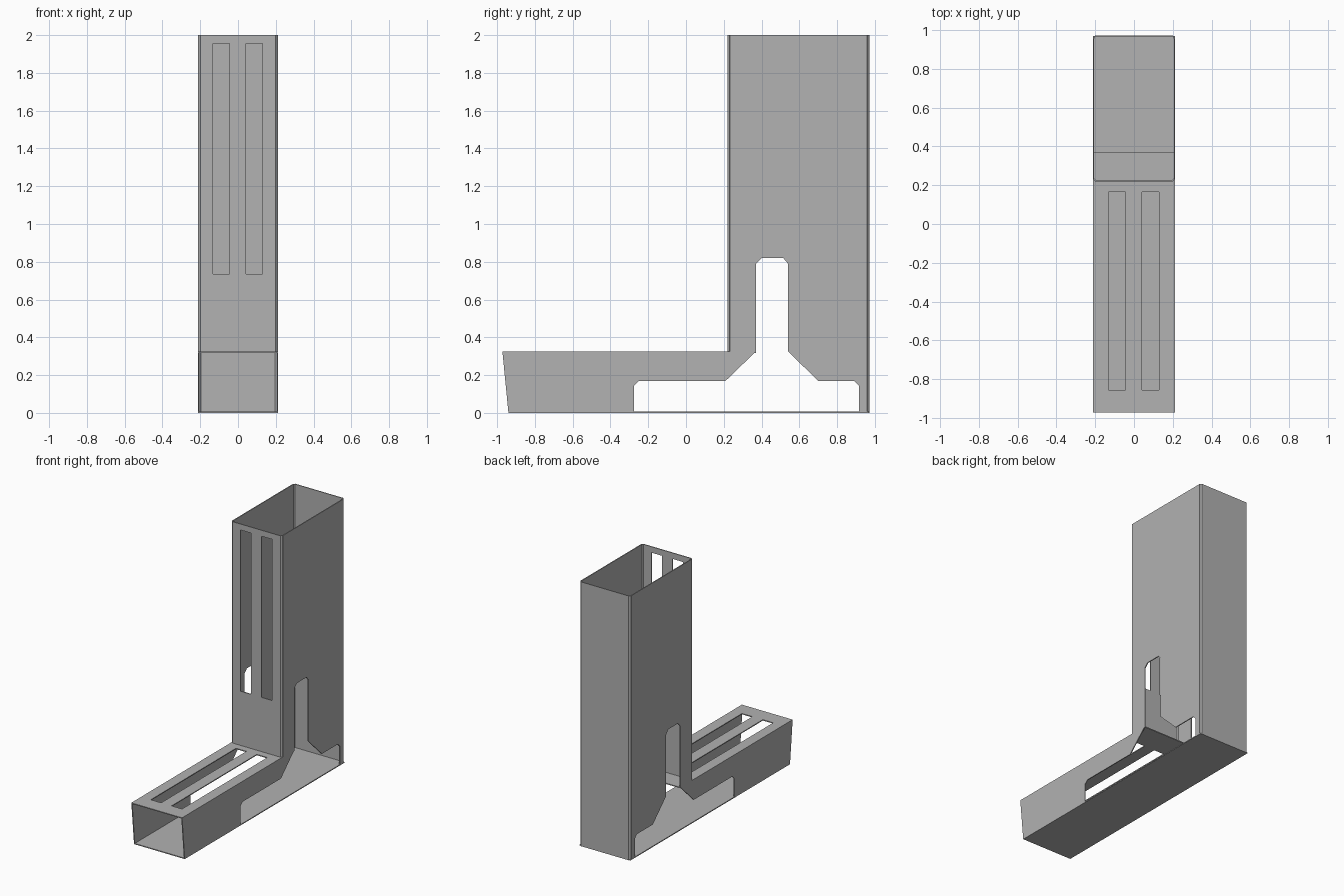
import bpy
import bmesh

cube = bpy.data.objects.get("Cube")
if cube:
    bpy.data.objects.remove(cube, do_unlink=True)

T = 0.007            # sheet thickness
H = T / 2            # sheets are centred, so inset them by half
W = 0.2125           # half width
BEND = 0.014         # small bend at the column corners
FRONT, BACK = 0.22, 0.972
NOSE, TOE = -0.972, -0.94
DECK, TOP = 0.325, 2.0

grey = bpy.data.materials.new("plain grey")
grey.use_nodes = True
colour = (0.445, 0.445, 0.445, 1)
grey.diffuse_color = colour
grey.node_tree.nodes["Principled BSDF"].inputs["Base Color"].default_value = colour


def sheet(name, faces):
    """Sheet metal part from a list of faces, each a list of points."""
    bm = bmesh.new()
    for pts in faces:
        bm.faces.new([bm.verts.new(p) for p in pts])
    bmesh.ops.remove_doubles(bm, verts=bm.verts, dist=0.0001)
    bmesh.ops.recalc_face_normals(bm, faces=bm.faces)
    mesh = bpy.data.meshes.new(name)
    bm.to_mesh(mesh)
    bm.free()
    mesh.materials.append(grey)
    obj = bpy.data.objects.new(name, mesh)
    bpy.context.collection.objects.link(obj)
    mod = obj.modifiers.new("thickness", 'SOLIDIFY')
    mod.thickness = T
    mod.offset = 0
    return obj


def grid(us, vs, place, holes=()):
    """Rectangular cells between the split lines, leaving out the holes."""
    return [[place(us[i], vs[j]), place(us[i + 1], vs[j]),
             place(us[i + 1], vs[j + 1]), place(us[i], vs[j + 1])]
            for i in range(len(us) - 1) for j in range(len(vs) - 1)
            if (i, j) not in holes]


SLOTS = [-0.132, -0.045, 0.042, 0.13]

# Side walls, with the stepped opening running up from the floor
outline = [
    (TOE, 0), (NOSE, DECK), (FRONT + BEND, DECK), (FRONT + BEND, TOP),
    (BACK - BEND, TOP), (BACK - BEND, 0),
    (0.915, 0), (0.915, 0.145), (0.89, 0.17), (0.7, 0.17), (0.54, DECK),
    (0.54, 0.79), (0.515, 0.82), (0.4, 0.82), (0.37, 0.79), (0.37, DECK),
    (0.21, 0.17), (-0.25, 0.17), (-0.275, 0.145), (-0.275, 0)]
for name, x in (("left_wall", W - H), ("right_wall", H - W)):
    sheet(name, [[(x, y, z) for y, z in outline]])

# Floor plate
sheet("floor_plate", grid([-W, W], [TOE, BACK - H], lambda x, y: (x, y, H)))

# Slotted deck, which runs a little way into the column
sheet("slotted_deck", grid([-W, *SLOTS, W], [NOSE, -0.855, 0.165, 0.37],
                           lambda x, y: (x, y, DECK - H), {(1, 1), (3, 1)}))


# Column front and back, bent back at both edges to meet the side walls
def bent(y, inward):
    return lambda x, z: (x, y + inward * (BEND if abs(x) > W - BEND else H), z)


edge = W - BEND
sheet("slotted_front", grid([H - W, -edge, *SLOTS, edge, W - H],
                            [DECK - H, 0.735, 1.955, TOP],
                            bent(FRONT, 1), {(2, 1), (4, 1)}))
sheet("back_wall", grid([H - W, -edge, edge, W - H], [0, TOP], bent(BACK, -1)))
